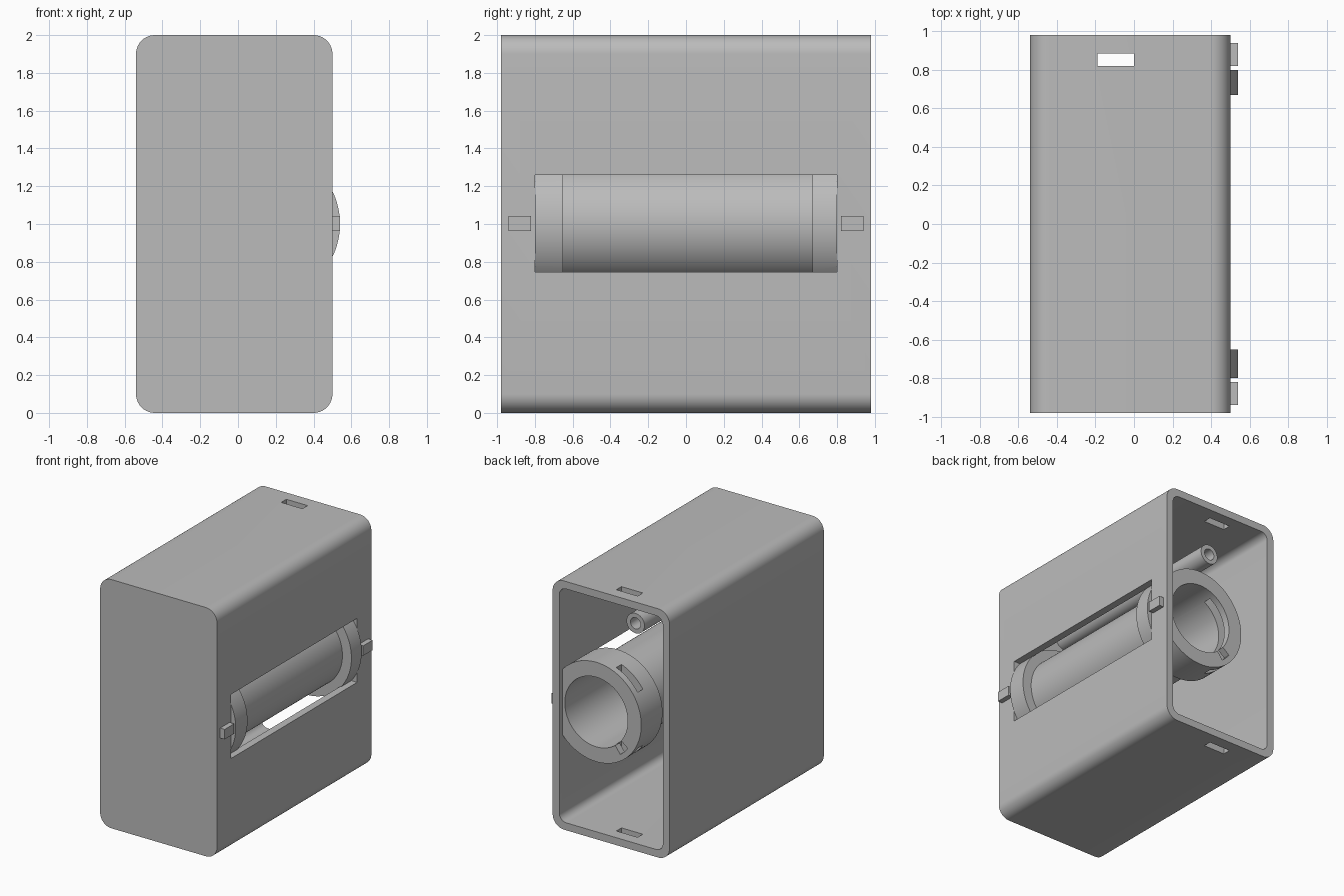
import bpy, bmesh, math
from mathutils import Vector

cube = bpy.data.objects.get("Cube")
if cube:
    bpy.data.objects.remove(cube, do_unlink=True)

grey = bpy.data.materials.new("light_grey")
grey.use_nodes = True
grey.diffuse_color = (0.5, 0.5, 0.5, 1)
grey.node_tree.nodes["Principled BSDF"].inputs["Base Color"].default_value = (0.5, 0.5, 0.5, 1)

AXIS_X, AXIS_Z = 0.14, 1.0      # spool axis


def finish(name, bm):
    bmesh.ops.recalc_face_normals(bm, faces=bm.faces)
    mesh = bpy.data.meshes.new(name)
    bm.to_mesh(mesh)
    bm.free()
    mesh.materials.append(grey)
    obj = bpy.data.objects.new(name, mesh)
    bpy.context.collection.objects.link(obj)
    return obj


def box(name, low, high, radius=0):
    """Box between two corners, optionally rounding the edges along y."""
    bm = bmesh.new()
    bmesh.ops.create_cube(bm, size=1)
    for v in bm.verts:
        v.co = Vector([high[i] if v.co[i] > 0 else low[i] for i in range(3)])
    if radius:
        edges = [e for e in bm.edges
                 if abs(e.verts[0].co.y - e.verts[1].co.y) > 0.1]
        bmesh.ops.bevel(bm, geom=edges, offset=radius, segments=10,
                        profile=0.5, affect='EDGES')
    return finish(name, bm)


def lathe(name, profile, x, z, start=0, sweep=360, steps=96):
    """Revolve a closed (radius, y) profile around an axis along y."""
    bm = bmesh.new()
    full = sweep == 360
    rings = []
    for k in range(steps if full else steps + 1):
        a = math.radians(start + sweep * k / steps)
        rings.append([bm.verts.new((x + r * math.cos(a), y, z + r * math.sin(a)))
                      for r, y in profile])
    n = len(profile)
    for k in range(steps):
        a, b = rings[k], rings[(k + 1) % len(rings)]
        for j in range(n):
            bm.faces.new((a[j], a[(j + 1) % n], b[(j + 1) % n], b[j]))
    if not full:
        bm.faces.new(rings[0])
        bm.faces.new(rings[-1])
    return finish(name, bm)


def cut(obj, cutters):
    for c in cutters:
        mod = obj.modifiers.new("cut", 'BOOLEAN')
        mod.operation, mod.solver, mod.object = 'DIFFERENCE', 'EXACT', c
    bpy.context.view_layer.update()
    graph = bpy.context.evaluated_depsgraph_get()
    mesh = bpy.data.meshes.new_from_object(obj.evaluated_get(graph))
    obj.modifiers.clear()
    obj.data = mesh


# Housing: rounded sleeve, open at the back, with side window and lid slots
housing = box("housing", (-0.54, -0.98, 0), (0.5, 0.98, 2), 0.1)
cavity = box("cavity_cutter", (-0.48, -0.92, 0.06), (0.44, 1.1, 1.94), 0.06)
window = box("window_cutter", (0.4, -0.8, 0.745), (0.6, 0.8, 1.26))
lid_slot = box("lid_slot_cutter", (-0.19, 0.82, -0.1), (0, 0.885, 2.1))
cut(housing, [cavity, window, lid_slot])

# Spool: hollow roller with a thick flange at each end
spool = lathe("spool", [(0.28, -0.93), (0.4, -0.93), (0.4, -0.65), (0.32, -0.65),
                        (0.32, 0.67), (0.4, 0.67), (0.4, 0.94), (0.28, 0.94)],
              AXIS_X, AXIS_Z)
# Flanges stay inside the wall beyond the window
trims = [box("trim_cutter", (0.47, min(s * 0.8, s * 1.1), 0.4),
             (0.7, max(s * 0.8, s * 1.1), 1.6)) for s in (-1, 1)]
# Twist-lock entry notch and groove in the bore
notch = lathe("notch_cutter", [(0.2, 0.82), (0.355, 0.82), (0.355, 1), (0.2, 1)],
              AXIS_X, AXIS_Z, 218, 15, 6)
groove = lathe("groove_cutter", [(0.24, 0.821), (0.34, 0.821), (0.34, 0.884), (0.24, 0.884)],
               AXIS_X, AXIS_Z, 135, 90, 24)
cut(spool, [lid_slot, notch, groove] + trims)

for c in [cavity, window, lid_slot, notch, groove] + trims:
    bpy.data.objects.remove(c, do_unlink=True)

# Screw post running from the front wall
post = lathe("screw_post", [(0.045, -0.93), (0.08, -0.93), (0.08, 0.77), (0.045, 0.77)],
             -0.09, 1.71, steps=48)

# Locating pins through the side wall
pins = [box(side + "_pin", (0.45, y - 0.06, 0.962), (0.54, y + 0.06, 1.042))
        for side, y in (("front", -0.88), ("back", 0.88))]

# Smooth the round surfaces, keep edges crisp
bpy.ops.object.select_all(action='DESELECT')
for obj in (housing, spool, post):
    obj.select_set(True)
bpy.context.view_layer.objects.active = housing
bpy.ops.object.shade_smooth_by_angle(angle=math.radians(30))
